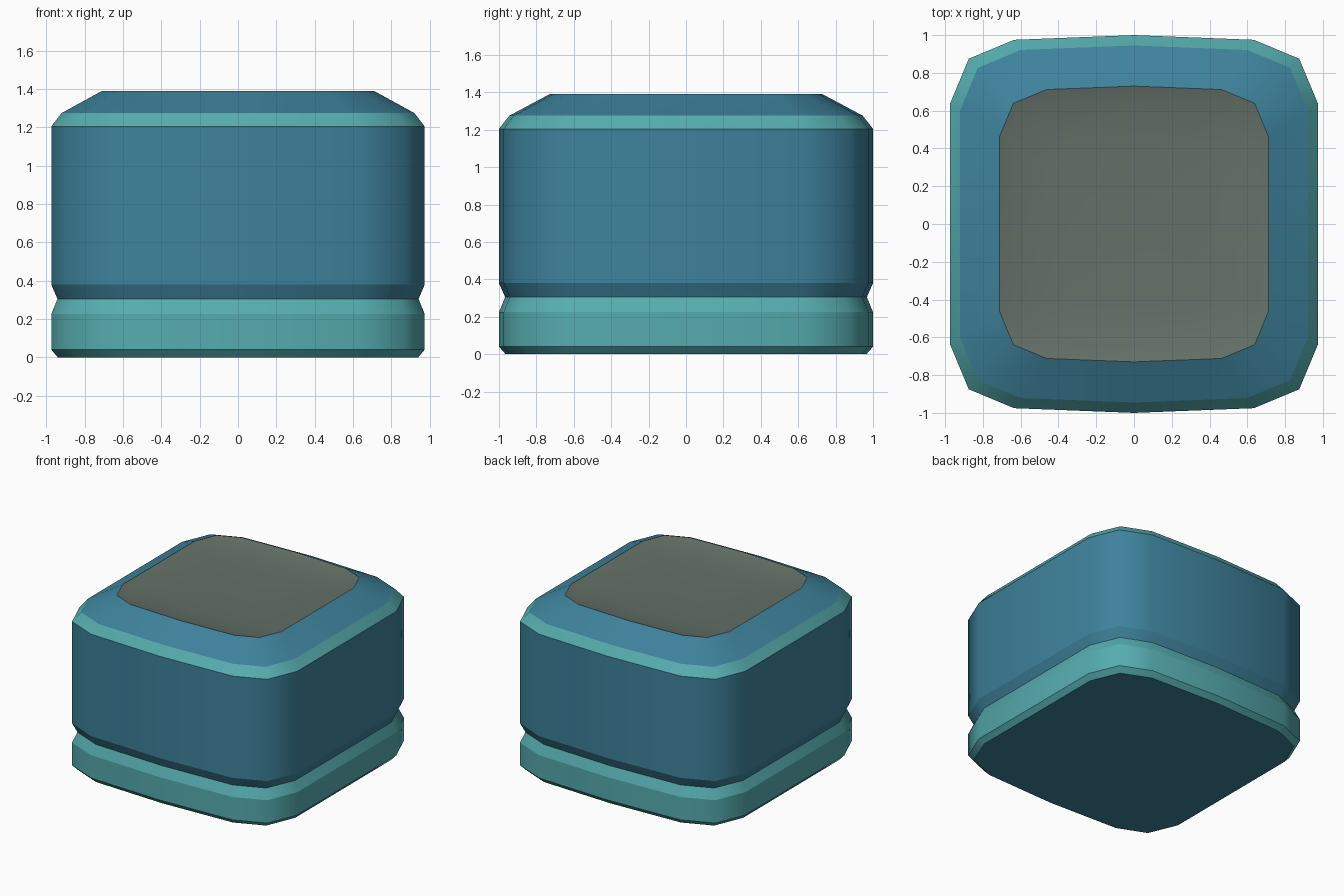
import bpy, bmesh

if "Cube" in bpy.data.objects:
    bpy.data.objects.remove(bpy.data.objects["Cube"])

def mat(name, rgb):
    m = bpy.data.materials.new(name)
    lin = [((c / 255 + 0.055) / 1.055) ** 2.4 for c in rgb]
    m.diffuse_color = (*lin, 1)
    m.use_nodes = True
    m.node_tree.nodes["Principled BSDF"].inputs["Base Color"].default_value = m.diffuse_color
    return m

BLUE = mat("deep blue", (62, 130, 156))
TEAL = mat("teal", (86, 172, 175))
GREY = mat("grey green", (100, 113, 104))

# rounded-square outline, one quarter mirrored round
quarter = [(0.975, 0.635), (0.875, 0.875), (0.635, 0.975)]
half = quarter + [(0, 1)] + [(-x, y) for x, y in reversed(quarter)]
outline = half + [(-x, -y) for x, y in half]

def loft(name, rings, mats, cap_bottom=None, centre_z=None, sharp=True):
    """Stack scaled outlines; rings = (z, scale), mats = one per band."""
    bm = bmesh.new()
    n = len(outline)
    vs = [[bm.verts.new((x * s, y * s, z)) for x, y in outline] for z, s in rings]
    slots = [BLUE, TEAL, GREY]
    for a, b, m in zip(vs, vs[1:], mats):
        for i in range(n):
            j = (i + 1) % n
            f = bm.faces.new((a[i], a[j], b[j], b[i]))
            f.material_index = slots.index(m)
            f.smooth = True
    if cap_bottom:
        f = bm.faces.new(vs[0][::-1])
        f.material_index = slots.index(cap_bottom)
    if centre_z is not None:
        c = bm.verts.new((0, 0, centre_z))
        for i in range(n):
            f = bm.faces.new((vs[-1][i], vs[-1][(i + 1) % n], c))
            f.material_index = slots.index(mats[-1])
            f.smooth = True
    # horizontal creases stay crisp, upright edges stay soft
    if sharp:
        for e in bm.edges:
            if abs(e.verts[0].co.z - e.verts[1].co.z) < 1e-5:
                e.smooth = False
    me = bpy.data.meshes.new(name)
    bm.to_mesh(me)
    bm.free()
    for m in slots:
        me.materials.append(m)
    ob = bpy.data.objects.new(name, me)
    bpy.context.collection.objects.link(ob)
    return ob

# body: base band, groove, main block, bright rim band, sloped shoulder
loft("body",
     [(0, 0.965), (0.04, 1), (0.225, 1), (0.305, 0.967), (0.38, 1),
      (1.205, 1), (1.275, 0.945), (1.39, 0.73)],
     [TEAL, TEAL, TEAL, BLUE, BLUE, TEAL, BLUE], cap_bottom=BLUE)

# shallow dished top
loft("top_dish", [(1.39, 0.73), (1.37, 0.66), (1.355, 0.45)],
     [GREY, GREY], centre_z=1.35, sharp=False)
